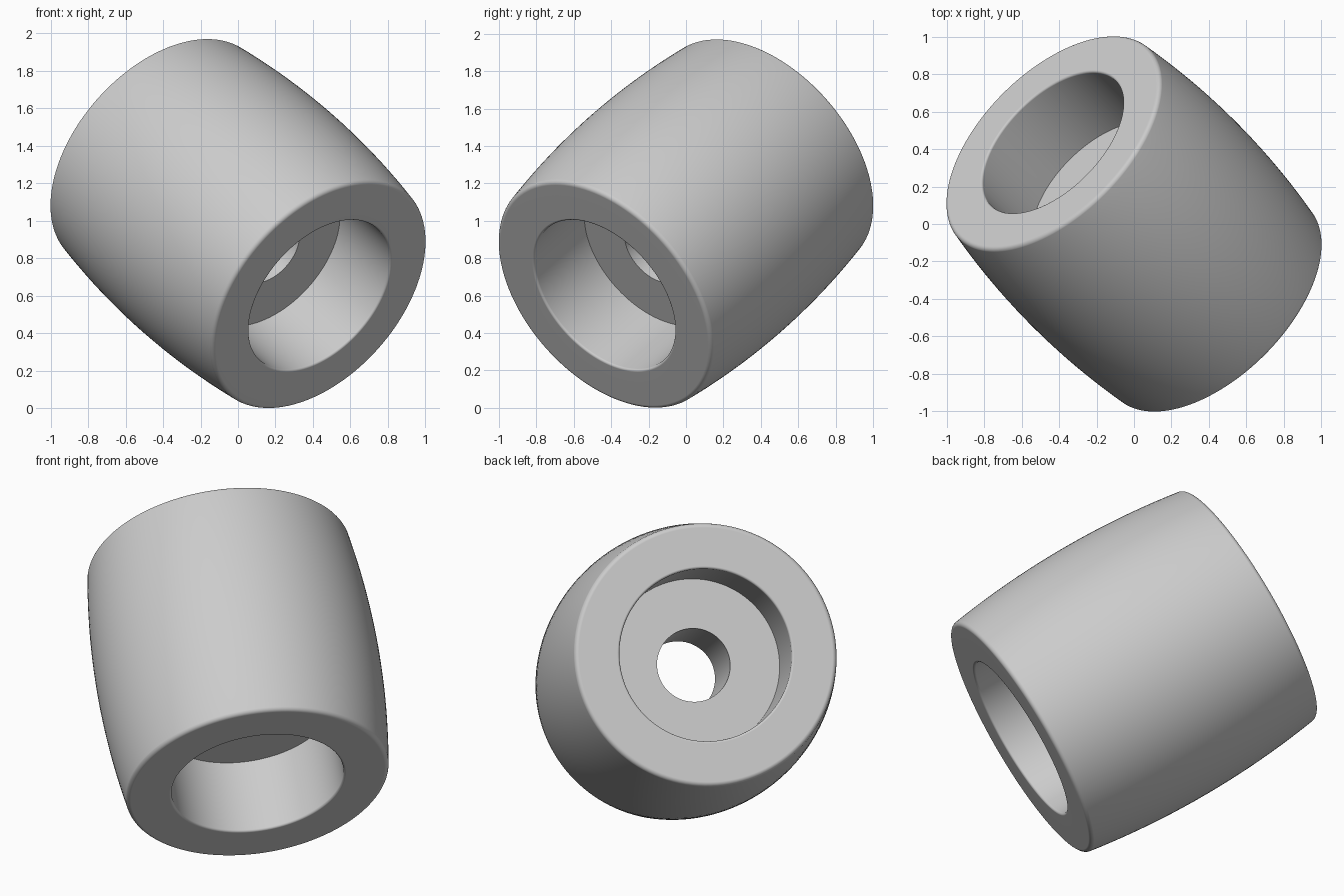
import bpy
import bmesh
from math import sin, cos, pi
from mathutils import Vector

default = bpy.data.objects.get("Cube")
if default:
    bpy.data.objects.remove(default, do_unlink=True)

SIDES = 128
HALF = 0.727       # half the length
SHELF = 0.28       # height of the counterbore floor from the middle
BOLT_R = 0.2       # through hole
BORE_R = 0.47      # counterbore
LIP = 0.013        # rounding of the bore mouth
RIM = 0.025        # rounding of the outer rim
CROWN_R, CROWN_ANGLE = 4.82, 0.147   # barrel bulge
MID_R = 0.77


def arc(r, h, radius, start, end, steps):
    """Points on an arc as (radius, height); angle 0 points outwards."""
    angles = [start + (end - start) * i / steps for i in range(steps + 1)]
    return [(r + radius * cos(a), h + radius * sin(a)) for a in angles]


# Upper half of the section: crowned wall, rounded rim, bore lip, shelf, bolt hole
half = arc(MID_R - CROWN_R, 0, CROWN_R, 0, CROWN_ANGLE, 10)[1:]
half += arc(0.693, HALF - RIM, RIM, CROWN_ANGLE, pi / 2, 6)[1:]
half += arc(BORE_R + LIP, HALF - LIP, LIP, pi / 2, pi, 4)
half += [(BORE_R, SHELF), (BOLT_R, SHELF)]
section = [(MID_R, 0)] + half + [(r, -h) for r, h in reversed(half)]

# Revolve the closed section
bm = bmesh.new()
rings = []
for s in range(SIDES):
    a = 2 * pi * s / SIDES
    rings.append([bm.verts.new((r * cos(a), r * sin(a), h)) for r, h in section])
count = len(section)
for s in range(SIDES):
    here, after = rings[s], rings[(s + 1) % SIDES]
    for i in range(count):
        j = (i + 1) % count
        bm.faces.new((here[i], after[i], after[j], here[j]))
bmesh.ops.recalc_face_normals(bm, faces=bm.faces)

# Lean the axis diagonally
lean = Vector((-0.6, 0.601, 0.528)).to_track_quat('Z', 'Y')
bmesh.ops.rotate(bm, verts=bm.verts, cent=(0, 0, 0), matrix=lean.to_matrix())
bmesh.ops.translate(bm, verts=bm.verts, vec=(0, 0, 0.985))

mesh = bpy.data.meshes.new("barrel_spacer")
bm.to_mesh(mesh)
bm.free()
spacer = bpy.data.objects.new("barrel_spacer", mesh)
bpy.context.collection.objects.link(spacer)

# Plain grey
grey = bpy.data.materials.new("light_grey")
grey.use_nodes = True
colour = (0.6, 0.6, 0.6, 1)
grey.diffuse_color = colour
grey.node_tree.nodes["Principled BSDF"].inputs["Base Color"].default_value = colour
mesh.materials.append(grey)

# Smooth shading with crisp shelf edges and flat end faces
bpy.ops.object.select_all(action='DESELECT')
spacer.select_set(True)
bpy.context.view_layer.objects.active = spacer
bpy.ops.object.shade_smooth_by_angle(angle=pi / 6)
weighted = spacer.modifiers.new("flat_ends", 'WEIGHTED_NORMAL')
weighted.keep_sharp = True
